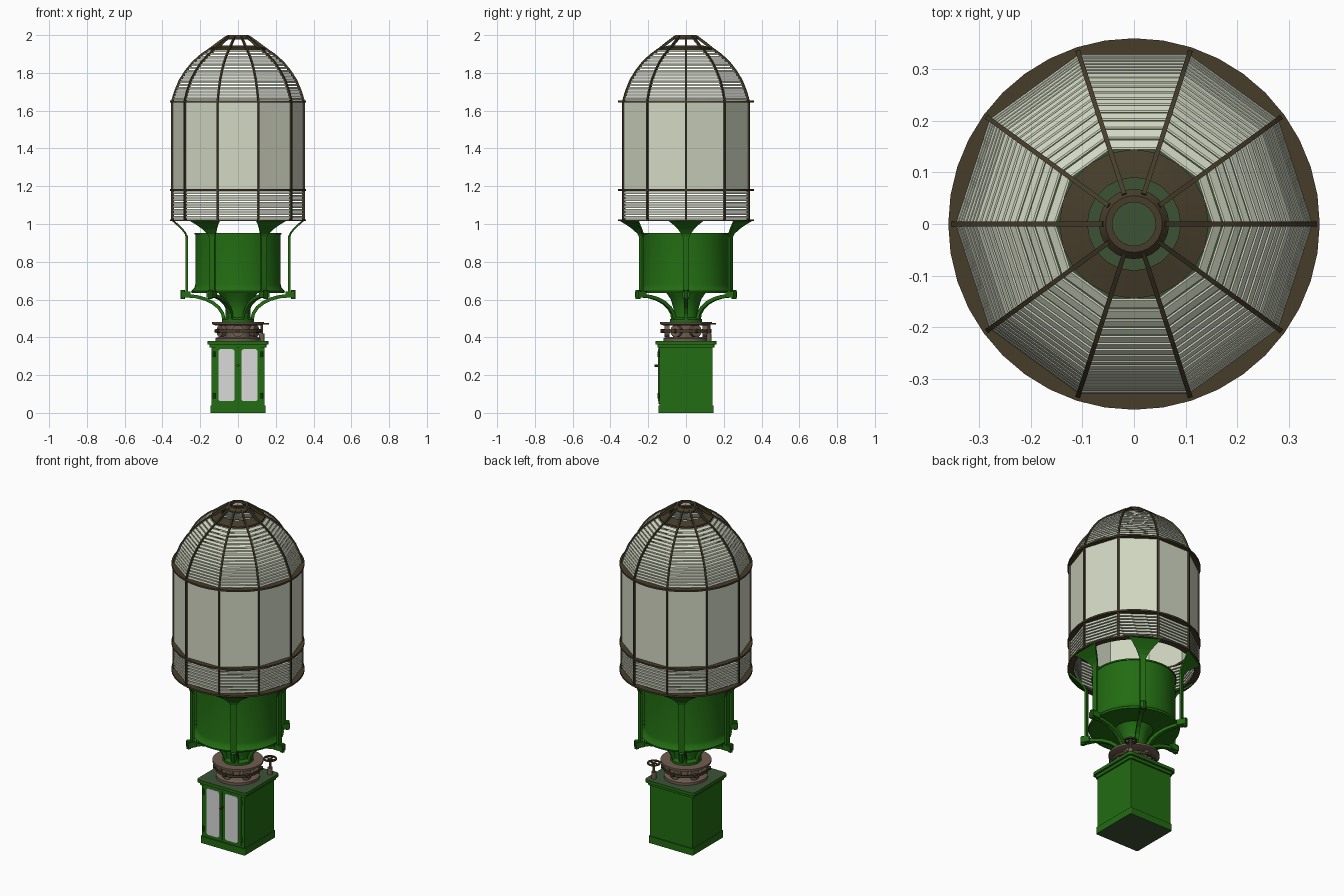
import bpy, bmesh, math
from mathutils import Matrix, Vector

if "Cube" in bpy.data.objects:
    bpy.data.objects.remove(bpy.data.objects["Cube"])


def material(name, rgb):
    m = bpy.data.materials.new(name)
    m.diffuse_color = (*rgb, 1)
    m.use_nodes = True
    m.node_tree.nodes["Principled BSDF"].inputs["Base Color"].default_value = m.diffuse_color
    return m


GREEN = material("green paint", (0.016, 0.15, 0.006))
DULL = material("dull green", (0.046, 0.088, 0.036))
BRONZE = material("dark bronze", (0.062, 0.048, 0.024))
GEAR = material("brown metal", (0.16, 0.11, 0.08))
GLASS = material("pale glass", (0.65, 0.69, 0.55))
WHITE = material("light grey pane", (0.70, 0.70, 0.71))


def finish(name, bm, mats, smooth=False):
    bmesh.ops.recalc_face_normals(bm, faces=bm.faces)
    me = bpy.data.meshes.new(name)
    bm.to_mesh(me)
    bm.free()
    for m in mats:
        me.materials.append(m)
    ob = bpy.data.objects.new(name, me)
    bpy.context.collection.objects.link(ob)
    if smooth:
        bpy.ops.object.select_all(action='DESELECT')
        ob.select_set(True)
        bpy.context.view_layer.objects.active = ob
        bpy.ops.object.shade_smooth_by_angle(angle=math.radians(35))
    return ob


def lathe(name, sections, n, mats, smooth=True, rule=None):
    """Spin closed (r, z) sections around z; r = 0 points become caps."""
    bm = bmesh.new()
    for sec in sections:
        rings = []
        for k in range(n):
            a = 2 * math.pi * k / n
            rings.append([bm.verts.new((r * math.cos(a), r * math.sin(a), z)) for r, z in sec])
        for k in range(n):
            p, q = rings[k], rings[(k + 1) % n]
            for i in range(len(sec)):
                j = (i + 1) % len(sec)
                if sec[i][0] or sec[j][0]:
                    bm.faces.new((p[i], q[i], q[j], p[j]))
    bmesh.ops.remove_doubles(bm, verts=bm.verts, dist=1e-5)
    bmesh.ops.dissolve_degenerate(bm, edges=bm.edges, dist=1e-6)
    bmesh.ops.recalc_face_normals(bm, faces=bm.faces)
    if rule:
        for f in bm.faces:
            f.material_index = rule(f)
    return finish(name, bm, mats, smooth)


def strips(name, path, widths, thick, angles, mat):
    """Bars following an (r, z) path, repeated at the given angles."""
    bm = bmesh.new()
    for a in angles:
        out, side = Vector((math.cos(a), math.sin(a), 0)), Vector((-math.sin(a), math.cos(a), 0))
        rings = []
        for i, (r, z) in enumerate(path):
            r0, z0 = path[max(i - 1, 0)]
            r1, z1 = path[min(i + 1, len(path) - 1)]
            t = Vector((r1 - r0, z1 - z0)).normalized() * thick / 2
            rings.append([bm.verts.new(out * (r + s * t.y) + side * (w * widths[i] / 2)
                                       + Vector((0, 0, z - s * t.x)))
                          for s, w in ((-1, -1), (1, -1), (1, 1), (-1, 1))])
        for p, q in zip(rings, rings[1:]):
            for i in range(4):
                bm.faces.new((p[i], p[(i + 1) % 4], q[(i + 1) % 4], q[i]))
        bm.faces.new(rings[0])
        bm.faces.new(rings[-1])
    return finish(name, bm, [mat])


def box(name, lo, hi, mats, bevel=0.0):
    bm = bmesh.new()
    bmesh.ops.create_cube(bm, size=1)
    for v in bm.verts:
        v.co = [lo[i] + (v.co[i] + 0.5) * (hi[i] - lo[i]) for i in range(3)]
    for f in bm.faces:
        f.material_index = 1 if len(mats) > 1 and abs(f.normal.z) > 0.9 else 0
    if bevel:
        edges = [e for e in bm.edges if abs(e.verts[0].co.z - e.verts[1].co.z) > 1e-4]
        bmesh.ops.bevel(bm, geom=edges, offset=bevel, segments=3, affect='EDGES', profile=0.5)
    return finish(name, bm, mats)


def pane(name, x0, x1, z0, z1, y, depth, rad, mat):
    """Upright rounded plate facing -y."""
    bm = bmesh.new()
    pts = []
    for cx, cz, s in ((x1 - rad, z1 - rad, 0), (x0 + rad, z1 - rad, 90),
                      (x0 + rad, z0 + rad, 180), (x1 - rad, z0 + rad, 270)):
        for d in (0, 30, 60, 90):
            a = math.radians(s + d)
            pts.append(bm.verts.new((cx + rad * math.cos(a), y, cz + rad * math.sin(a))))
    f = bm.faces.new(pts)
    ext = bmesh.ops.extrude_face_region(bm, geom=[f])
    for v in ext["geom"]:
        if isinstance(v, bmesh.types.BMVert):
            v.co.y -= depth
    return finish(name, bm, [mat])


def discs(name, places, radius, depth, mat, n=16):
    """Cylinders given as (centre, axis)."""
    bm = bmesh.new()
    for c, axis in places:
        rot = Vector((0, 0, 1)).rotation_difference(Vector(axis)).to_matrix().to_4x4()
        bmesh.ops.create_cone(bm, cap_ends=True, segments=n, radius1=radius, radius2=radius,
                              depth=depth, matrix=Matrix.Translation(c) @ rot)
    return finish(name, bm, [mat], True)


def polar(r, a, z=0):
    return Vector((r * math.cos(a), r * math.sin(a), z))


def rect(r0, r1, z0, z1):
    return [(r0, z0), (r1, z0), (r1, z1), (r0, z1)]


TEN = [math.radians(36 * k) for k in range(10)]
SIX = [math.radians(60 * k) for k in range(6)]
SIX_MID = [a + math.radians(30) for a in SIX]

# Cabinet with plinth, cornice, doors and panes
box("cabinet", (-0.14, -0.14, 0), (0.14, 0.14, 0.365), [GREEN, DULL])
box("cabinet_plinth", (-0.146, -0.146, 0), (0.146, 0.146, 0.04), [GREEN, DULL], 0.006)
box("cabinet_cornice", (-0.15, -0.15, 0.345), (0.15, 0.15, 0.362), [GREEN], 0.012)
box("cabinet_top", (-0.162, -0.162, 0.362), (0.162, 0.162, 0.38), [GREEN, DULL], 0.02)
for s, side in ((-1, "left"), (1, "right")):
    x0, x1 = sorted((s * 0.004, s * 0.122))
    pane(side + "_door", x0, x1, 0.048, 0.345, -0.14, 0.006, 0.004, GREEN)
    x0, x1 = sorted((s * 0.018, s * 0.104))
    pane(side + "_door_pane", x0, x1, 0.062, 0.338, -0.146, 0.003, 0.014, WHITE)
    discs(side + "_hinges", [((s * 0.126, -0.146, z), (0, 0, 1)) for z in (0.09, 0.31)],
          0.006, 0.03, GREEN, 8)
discs("door_knob", [((0.0, -0.156, 0.25), (0, 1, 0))], 0.007, 0.024, BRONZE, 10)

# Roller carriage between cabinet and pedestal
lathe("carriage_base", [[(0, 0.38), (0.12, 0.38), (0.12, 0.395), (0.105, 0.402), (0, 0.402)]], 32, [GEAR])
lathe("carriage_hub", [[(0, 0.40), (0.07, 0.40), (0.07, 0.47), (0, 0.47)]], 24, [GEAR])
lathe("carriage_plate", [[(0, 0.463), (0.12, 0.463), (0.138, 0.47), (0.138, 0.482), (0, 0.482)]], 32, [GEAR])
lathe("roller_cage", [rect(0.118, 0.124, 0.425, 0.441)], 32, [BRONZE])
discs("rollers", [(polar(0.1, a, 0.433), polar(1, a)) for a in SIX_MID], 0.031, 0.026, GEAR)
discs("roller_axles", [(polar(0.11, a, 0.433), polar(1, a)) for a in SIX_MID], 0.011, 0.05, BRONZE, 10)

# Handwheel beside the carriage
discs("handwheel_stem", [((0.126, 0.122, 0.425), (0, 0, 1))], 0.007, 0.10, GEAR, 10)
discs("handwheel_collar", [((0.126, 0.122, 0.40), (0, 0, 1))], 0.014, 0.04, GEAR, 12)
wheel = lathe("handwheel_rim", [rect(0.028, 0.037, 0.467, 0.475)], 20, [BRONZE])
wheel.location = (0.126, 0.122, 0)
spokes = strips("handwheel_spokes", [(0, 0.471), (0.03, 0.471)], [0.006] * 2, 0.005,
                [math.radians(90 * k) for k in range(4)], BRONZE)
spokes.location = wheel.location

# Pedestal column and drum
lathe("pedestal", [[(0, 0.48), (0.085, 0.48), (0.085, 0.495), (0.066, 0.505), (0.066, 0.55),
                    (0.08, 0.60), (0.11, 0.645), (0, 0.645)]], 32, [GREEN])
lathe("drum", [[(0, 0.635), (0.245, 0.635), (0.248, 0.645), (0.232, 0.66), (0.226, 0.68),
                (0.226, 0.945), (0.23, 0.945), (0.23, 0.953), (0, 0.953)]], 40, [GREEN, DULL],
      rule=lambda f: 1 if f.normal.z > 0.9 else 0)

# Curved arms, feet, posts and flared brackets
arc = [(0.075 + 0.2 * (1 - math.cos(t)), 0.495 + 0.125 * math.sin(t))
       for t in [math.radians(15 * k) for k in range(7)]]
strips("curved_arms", arc, [0.022] * 7, 0.018, SIX, GREEN)
strips("arm_feet", [(0.252, 0.627), (0.302, 0.627)], [0.036] * 2, 0.032, SIX, GREEN)
discs("foot_bolts", [(polar(0.293, a, 0.627), (0, 0, 1)) for a in SIX], 0.013, 0.048, GREEN, 10)
strips("posts", [(0.272, 0.635), (0.272, 0.94)], [0.032] * 2, 0.012, SIX, GREEN)
strips("flared_brackets", [(0.272, 0.93), (0.278, 0.95), (0.297, 0.975), (0.322, 0.998), (0.345, 1.018)],
       [0.034, 0.05, 0.085, 0.13, 0.18], 0.01, SIX, GREEN)

# Lens: bronze hoops, glass drum and lower louvres
lathe("lens_hoops", [rect(0.326, 0.36, z, z + 0.01) for z in (1.015, 1.175, 1.643)], 40, [BRONZE])
lathe("glass_panels", [rect(0.338, 0.347, 1.185, 1.643)], 10, [GLASS], False)
lathe("lower_louvres", [rect(0.334, 0.347, 1.03 + 0.0185 * k, 1.042 + 0.0185 * k) for k in range(8)],
      10, [GLASS], False)
strips("lens_ribs", [(0.346, 1.02), (0.346, 1.65)], [0.01] * 2, 0.016, TEN, BRONZE)

# Dome: stepped glass louvres under curved ribs
DOME = [(0.347, 1.65), (0.332, 1.70), (0.307, 1.76), (0.275, 1.81), (0.238, 1.855),
        (0.193, 1.895), (0.145, 1.928), (0.10, 1.962), (0.058, 1.992)]


def dome_radius(z):
    for (r0, z0), (r1, z1) in zip(DOME, DOME[1:]):
        if z <= z1:
            return r0 + (r1 - r0) * (z - z0) / (z1 - z0)
    return DOME[-1][0]


louvres = []
count = 18
for k in range(count):
    z0 = 1.656 + (1.925 - 1.656) * k / count
    z1 = z0 + 0.0105
    ra, rb = dome_radius(z0), dome_radius(z1)
    louvres.append([(ra, z0), (rb, z1), (rb - 0.004, z1), (ra - 0.005, z0)])
lathe("dome_louvres", louvres, 10, [GLASS], False)
strips("dome_ribs", DOME, [0.009] * len(DOME), 0.014, TEN, BRONZE)
lathe("dome_collar", [[(0.09, 1.937), (0.145, 1.922), (0.145, 1.932), (0.09, 1.945)]], 20, [BRONZE])
lathe("dome_cap", [[(0.042, 1.985), (0.068, 1.977), (0.068, 1.985), (0.055, 2.0), (0.042, 2.0)]],
      24, [BRONZE])
